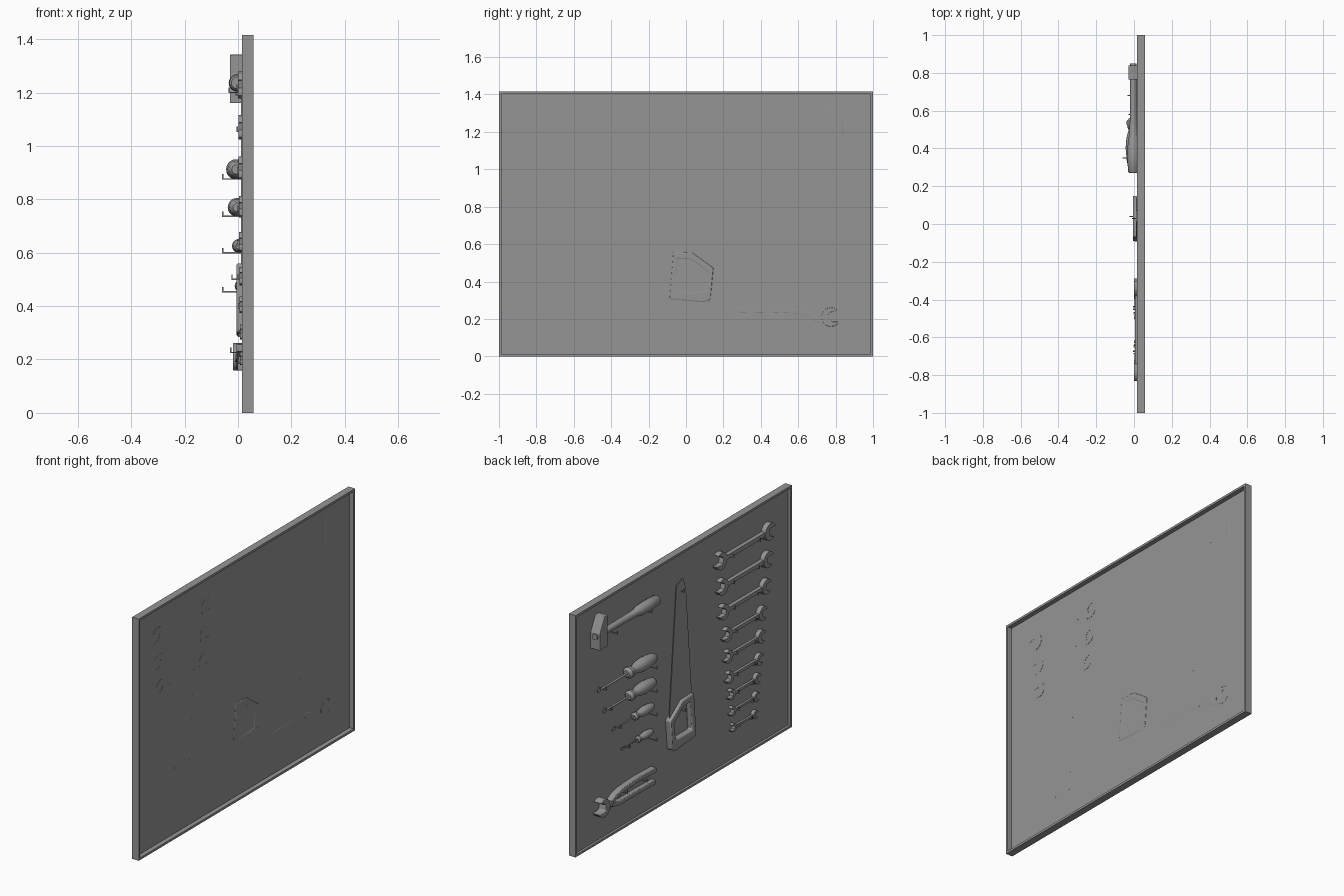
import bpy, bmesh
from math import cos, sin, radians, pi
from mathutils import Vector

cube = bpy.data.objects.get("Cube")
if cube:
    bpy.data.objects.remove(cube, do_unlink=True)

grey = bpy.data.materials.new("tool grey")
grey.use_nodes = True
GREY = (0.3, 0.3, 0.3, 1)
grey.diffuse_color = GREY
grey.node_tree.nodes["Principled BSDF"].inputs["Base Color"].default_value = GREY

BACK = 0.0315    # deepest point of the tools, just through the sheet


def finish(name, bm, bevel=0, smooth=False):
    bmesh.ops.recalc_face_normals(bm, faces=bm.faces)
    mesh = bpy.data.meshes.new(name)
    bm.to_mesh(mesh)
    bm.free()
    obj = bpy.data.objects.new(name, mesh)
    bpy.context.collection.objects.link(obj)
    mesh.materials.append(grey)
    if bevel:
        mod = obj.modifiers.new("bevel", 'BEVEL')
        mod.width, mod.segments = bevel, 2
    if smooth:
        bpy.ops.object.select_all(action='DESELECT')
        obj.select_set(True)
        bpy.context.view_layer.objects.active = obj
        bpy.ops.object.shade_smooth_by_angle(angle=radians(40))
    return obj


def add_plate(bm, pts, x0, x1):
    """Extrude a (y, z) outline from x0 to x1."""
    face = bm.faces.new([bm.verts.new((x0, y, z)) for y, z in pts])
    ext = bmesh.ops.extrude_face_region(bm, geom=[face], use_keep_orig=True)
    verts = [g for g in ext["geom"] if isinstance(g, bmesh.types.BMVert)]
    bmesh.ops.translate(bm, vec=(x1 - x0, 0, 0), verts=verts)


def add_box(bm, x0, x1, y0, y1, z0, z1):
    add_plate(bm, [(y0, z0), (y1, z0), (y1, z1), (y0, z1)], x0, x1)


def add_ring(bm, outer, inner, x0, x1):
    """Closed frame between two outlines with equal point counts."""
    loops = [[bm.verts.new((x, y, z)) for y, z in pts]
             for x, pts in ((x0, outer), (x1, outer), (x1, inner), (x0, inner))]
    n = len(outer)
    for a in range(4):
        p, q = loops[a], loops[(a + 1) % 4]
        for i in range(n):
            j = (i + 1) % n
            bm.faces.new((p[i], p[j], q[j], q[i]))


def add_lathe(bm, profile, x, z, sides=20):
    """Revolve (y, radius) pairs around a line along y."""
    rings = [[bm.verts.new((x + r * cos(2 * pi * k / sides), y, z + r * sin(2 * pi * k / sides)))
              for k in range(sides)] for y, r in profile]
    for p, q in zip(rings, rings[1:]):
        for k in range(sides):
            j = (k + 1) % sides
            bm.faces.new((p[k], p[j], q[j], q[k]))
    bm.faces.new(rings[0])
    bm.faces.new(rings[-1])


def hook(name, y, z, reach, lip=0.018, w=0.0025):
    """Wire hook standing out of the sheet with an upturned end."""
    bm = bmesh.new()
    add_box(bm, reach, BACK, y - w, y + w, z - w, z + w)
    add_box(bm, reach, reach + 2 * w, y - w, y + w, z + w, z + lip)
    finish(name, bm)


def rect(y0, y1, z0, z1):
    return [(y0, z0), (y1, z0), (y1, z1), (y0, z1)]


# Board: rim around a thin sheet
bm = bmesh.new()
add_ring(bm, rect(-1, 1, 0, 1.415), rect(-0.987, 0.987, 0.013, 1.402), 0.015, 0.058)
finish("board_rim", bm)
bm = bmesh.new()
add_box(bm, 0.029, 0.031, -0.988, 0.988, 0.012, 1.403)
finish("board_sheet", bm)


# Open-ended wrenches
def jaw(cy, cz, r, turn):
    a0, steps = 38, 18
    local = [(r * cos(radians(a0 + (360 - 2 * a0) * i / steps)),
              r * sin(radians(a0 + (360 - 2 * a0) * i / steps))) for i in range(steps + 1)]
    local += [(0.1 * r, -0.48 * r), (-0.25 * r, -0.3 * r), (-0.25 * r, 0.3 * r), (0.1 * r, 0.48 * r)]
    c, s = cos(turn), sin(turn)
    return [(cy + c * u - s * v, cz + s * u + c * v) for u, v in local]


heights = [1.228, 1.07, 0.917, 0.772, 0.64, 0.512, 0.405, 0.303, 0.203]
halves = [0.226, 0.21, 0.197, 0.165, 0.153, 0.14, 0.122, 0.112, 0.102]
for i, (z, half) in enumerate(zip(heights, halves)):
    mid, r = -0.56, 0.05 - 0.0032 * i
    back = BACK + 0.0005 if i < 3 else 0.0285
    front = 0.001 * i
    bm = bmesh.new()
    for side in (-1, 1):
        turn = radians(15) + (pi if side < 0 else 0)
        add_plate(bm, jaw(mid + side * half, z, r, turn), front, back)
    reach = half - 0.75 * r
    add_box(bm, front + 0.004, back - 0.004, mid - reach, mid + reach, z - 0.25 * r, z + 0.25 * r)
    finish(f"wrench_{i + 1}", bm)
    for side in (-1, 1):
        hook(f"wrench_hook_{i + 1}", mid + side * half * 0.55, z - 0.25 * r - 0.003, front - 0.006)

# Hammer
bm = bmesh.new()
add_plate(bm, [(0.765, 1.16), (0.84, 1.16), (0.84, 1.255), (0.795, 1.342), (0.765, 1.342)], -0.03, BACK)
finish("hammer_head", bm, 0.003)
bm = bmesh.new()
add_lathe(bm, [(0.27, 0.022), (0.278, 0.029), (0.36, 0.032), (0.45, 0.029), (0.47, 0.021),
               (0.56, 0.019), (0.85, 0.017)], -0.003, 1.236)
finish("hammer_handle", bm, smooth=True)
for y in (0.36, 0.68):
    hook("hammer_hook", y, 1.2, -0.035)

# Screwdrivers: height, handle radius, handle end, tip
drivers = [(0.912, 0.038, 0.56, 0.83), (0.77, 0.035, 0.54, 0.775),
           (0.625, 0.027, 0.48, 0.68), (0.475, 0.022, 0.44, 0.59)]
shape = [(0, 0.45), (0.03, 0.68), (0.15, 0.85), (0.4, 1), (0.6, 0.88), (0.75, 0.6), (0.8, 0.58),
         (0.87, 0.85), (0.94, 0.85), (1, 0.5)]
for i, (z, r, top, tip) in enumerate(drivers):
    x, start = BACK - r, 0.3
    bm = bmesh.new()
    add_lathe(bm, [(start + t * (top - start), k * r) for t, k in shape], x, z)
    finish(f"screwdriver_handle_{i + 1}", bm, smooth=True)
    bm = bmesh.new()
    add_lathe(bm, [(top - 0.01, 0.17 * r), (tip - 0.03, 0.17 * r)], x, z, 10)
    add_plate(bm, [(tip - 0.035, z - 0.15 * r), (tip - 0.02, z - 0.3 * r), (tip, z - 0.22 * r),
                   (tip, z + 0.22 * r), (tip - 0.02, z + 0.3 * r), (tip - 0.035, z + 0.15 * r)],
              x - 0.003, x + 0.003)
    finish(f"screwdriver_blade_{i + 1}", bm, smooth=True)
    hook(f"screwdriver_handle_hook_{i + 1}", 0.35, z - 0.95 * r, -0.06)
    hook(f"screwdriver_tip_hook_{i + 1}", tip - 0.06, z - 0.17 * r - 0.003, x - 0.018)

# Hand saw
bm = bmesh.new()
add_plate(bm, [(0.14, 0.46), (0.072, 1.235), (0.012, 1.26), (-0.015, 1.19), (-0.07, 0.54)], 0.011, 0.015)
finish("saw_blade", bm)
bm = bmesh.new()
add_ring(bm, [(-0.07, 0.56), (0.035, 0.557), (0.15, 0.475), (0.133, 0.3), (0.1, 0.285), (-0.092, 0.3)],
         [(-0.04, 0.52), (0.028, 0.515), (0.113, 0.45), (0.1, 0.36), (0.085, 0.35), (-0.055, 0.35)],
         -0.006, BACK + 0.001)
finish("saw_handle", bm, 0.008, True)
hook("saw_blade_hook", 0.03, 1.19, -0.01)
hook("saw_handle_hook", 0.04, 0.5, -0.025)

# Pliers: two arms crossing at a pivot, with rounded jaws


def arm(name, path, half, x0, x1):
    left, right = [], []
    for i, (y, z) in enumerate(path):
        a, b = path[max(i - 1, 0)], path[min(i + 1, len(path) - 1)]
        d = (Vector(b) - Vector(a)).normalized() * half
        left.append((y - d.y, z + d.x))
        right.append((y + d.y, z - d.x))
    bm = bmesh.new()
    add_plate(bm, left + right[::-1], x0, x1)
    finish(name, bm, 0.004, True)


arm("pliers_upper_arm", [(0.28, 0.243), (0.45, 0.248), (0.6, 0.24), (0.66, 0.222), (0.71, 0.19), (0.76, 0.175)],
    0.014, -0.006, BACK)
arm("pliers_lower_arm", [(0.28, 0.172), (0.45, 0.175), (0.62, 0.175), (0.68, 0.19), (0.73, 0.225), (0.77, 0.24)],
    0.013, -0.002, BACK - 0.004)
bm = bmesh.new()
add_plate(bm, jaw(0.775, 0.21, 0.052, radians(10)), -0.018, BACK + 0.0005)
finish("pliers_jaws", bm, 0.003, True)
bm = bmesh.new()
add_plate(bm, [(0.7 + 0.014 * cos(k * pi / 6), 0.205 + 0.014 * sin(k * pi / 6)) for k in range(12)], -0.012, 0.02)
finish("pliers_pivot", bm)
for y in (0.4, 0.58):
    hook("pliers_hook", y, 0.226, -0.03)
